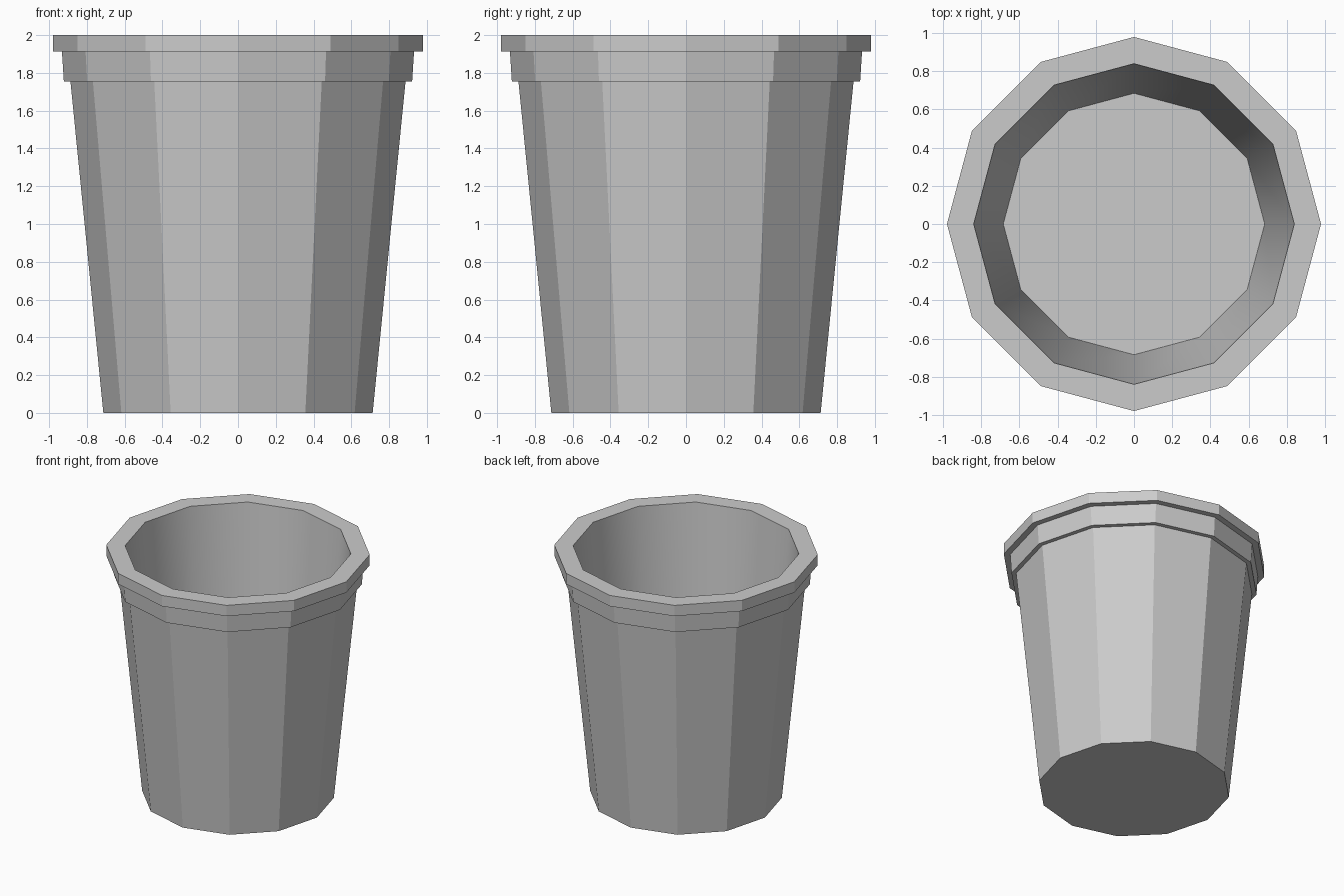
import bpy, bmesh, math

if "Cube" in bpy.data.objects:
    bpy.data.objects.remove(bpy.data.objects["Cube"])

SIDES = 12

# Profile from the underside, up the outside, over the rim and down to the inner floor (radius, z)
profile = [(0.713, 0.0), (0.887, 1.755), (0.922, 1.755), (0.932, 1.912),
           (0.98, 1.912), (0.98, 2.0), (0.84, 2.0), (0.685, 0.05)]

bm = bmesh.new()


def ring(radius, z):
    steps = (2 * math.pi * i / SIDES for i in range(SIDES))
    return [bm.verts.new((radius * math.cos(a), radius * math.sin(a), z)) for a in steps]


rings = [ring(r, z) for r, z in profile]

# Walls, collar and rim; only the inner wall is smooth shaded
for k, (lower, upper) in enumerate(zip(rings, rings[1:])):
    for i in range(SIDES):
        j = (i + 1) % SIDES
        face = bm.faces.new((lower[i], lower[j], upper[j], upper[i]))
        face.smooth = k == len(rings) - 2

# Underside and inner floor
bm.faces.new(rings[0][::-1])
bm.faces.new(rings[-1])
bmesh.ops.recalc_face_normals(bm, faces=bm.faces)

mesh = bpy.data.meshes.new("bucket")
bm.to_mesh(mesh)
bm.free()
bucket = bpy.data.objects.new("bucket", mesh)
bpy.context.collection.objects.link(bucket)
